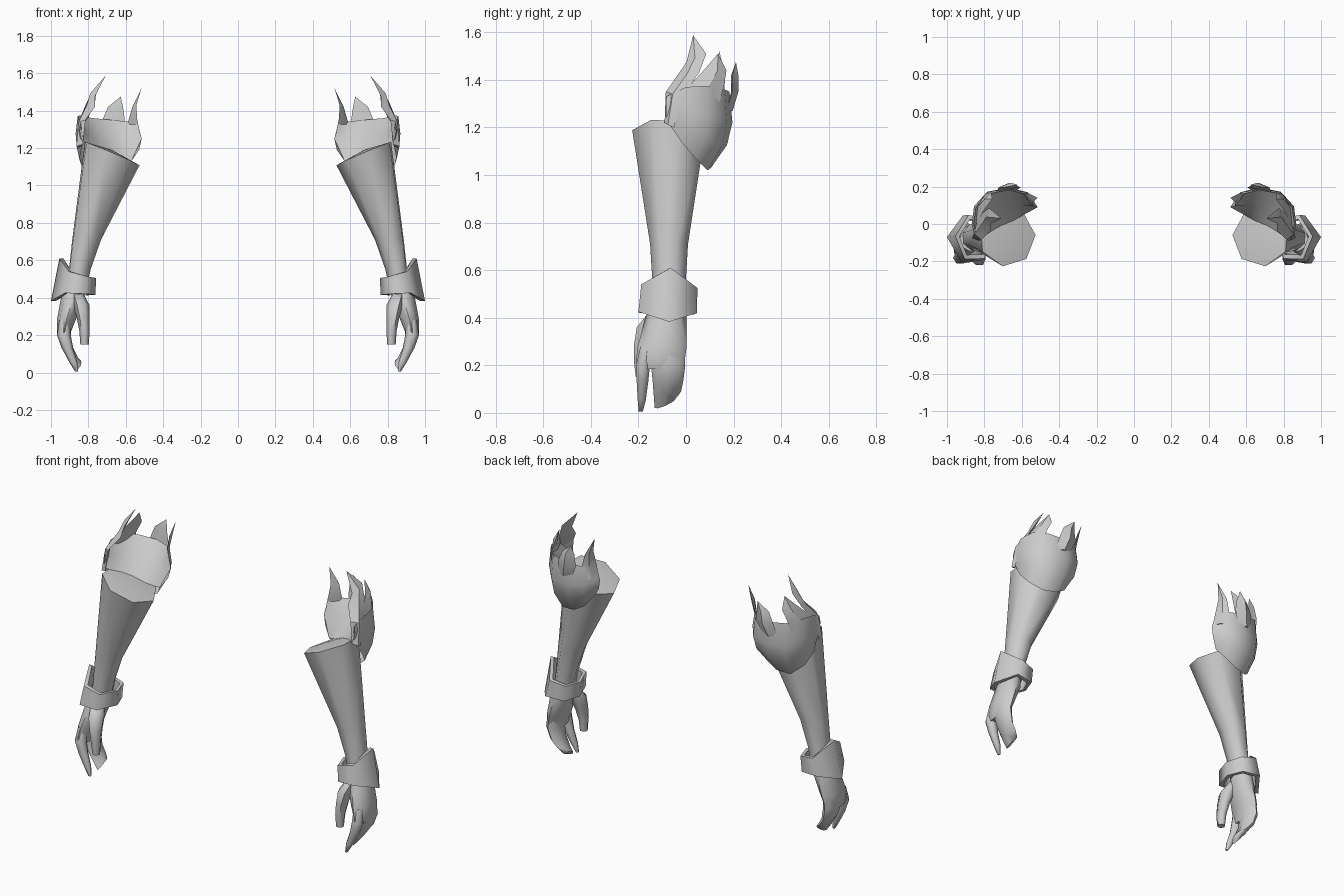
import bpy, bmesh, math
from mathutils import Vector

grey = bpy.data.materials.new("plain_grey")
grey.diffuse_color = (0.6, 0.6, 0.6, 1)


def finish(name, bm, angle):
    """Turn a bmesh into a shaded object mirrored to the other arm."""
    bmesh.ops.remove_doubles(bm, verts=bm.verts, dist=0.0005)
    bmesh.ops.recalc_face_normals(bm, faces=bm.faces)
    me = bpy.data.meshes.new(name)
    bm.to_mesh(me)
    bm.free()
    me.materials.append(grey)
    ob = bpy.data.objects.new(name, me)
    bpy.context.collection.objects.link(ob)
    bpy.ops.object.select_all(action='DESELECT')
    ob.select_set(True)
    bpy.context.view_layer.objects.active = ob
    bpy.ops.object.shade_smooth_by_angle(angle=math.radians(angle))
    m = ob.modifiers.new("other_arm", 'MIRROR')
    m.use_mirror_merge = False
    return ob


def skin(bm, rings, closed=True):
    """Bridge equal-length rows of points with quads."""
    rows = [[bm.verts.new(p) for p in r] for r in rings]
    n = len(rows[0])
    for a, b in zip(rows, rows[1:]):
        for i in range(n if closed else n - 1):
            j = (i + 1) % n
            bm.faces.new((a[i], a[j], b[j], b[i]))
    return rows


def oval(cx, cy, z, rx, ry, tilt_x=0.0, tilt_y=0.0, n=8, turn=0.0):
    """Ring around the z axis; the tilts raise z along +x and +y."""
    out = []
    for i in range(n):
        a = 2 * math.pi * i / n + turn
        dx, dy = rx * math.cos(a), ry * math.sin(a)
        out.append((cx + dx, cy + dy, z + tilt_x * dx + tilt_y * dy))
    return out


def limb(name, sections, n=8, angle=65, turn=0.0, dome=0.0):
    """Loft of oval sections; dome raises the middle of the last cap."""
    bm = bmesh.new()
    rows = skin(bm, [oval(*s, n=n, turn=turn) for s in sections])
    bm.faces.new(rows[0])
    cap = bm.faces.new(rows[-1])
    if dome:
        mid = bmesh.ops.poke(bm, faces=[cap])["verts"][0]
        mid.co.z += dome
    return finish(name, bm, angle)


# Forearm: seven-sided flared tube with a slanted, slightly domed top
limb("forearm", [(0.866, -0.07, 0.44, 0.055, 0.07),
                 (0.848, -0.07, 0.55, 0.060, 0.072),
                 (0.812, -0.07, 0.71, 0.080, 0.082),
                 (0.678, -0.07, 1.172, 0.152, 0.158, 0.42, -0.04)],
     n=7, turn=math.pi / 7 * 0.85, dome=0.02)

# Cuff: angular wrist band with a pointed outer side and real thickness
upper = [(0.955, -0.065, 0.61), (0.905, -0.188, 0.54), (0.80, -0.185, 0.512),
         (0.758, -0.07, 0.505), (0.79, 0.03, 0.507), (0.885, 0.048, 0.525)]
lower = [(1.0, -0.07, 0.383), (0.925, -0.20, 0.425), (0.81, -0.198, 0.42),
         (0.763, -0.07, 0.415), (0.80, 0.03, 0.413), (0.915, 0.046, 0.42)]


def inset(ring, k=0.8):
    c = sum((Vector(p) for p in ring), Vector()) / len(ring)
    return [(c.x + (p[0] - c.x) * k, c.y + (p[1] - c.y) * k, p[2]) for p in ring]


bm = bmesh.new()
skin(bm, [upper, lower, inset(lower), inset(upper), upper])
finish("cuff", bm, 72)

# Hand: palm, two finger groups and a thumb
limb("palm", [(0.875, -0.075, 0.46, 0.055, 0.072),
              (0.885, -0.085, 0.39, 0.063, 0.088),
              (0.918, -0.100, 0.28, 0.050, 0.103),
              (0.931, -0.108, 0.215, 0.037, 0.102),
              (0.928, -0.108, 0.185, 0.030, 0.090)])
limb("front_finger", [(0.926, -0.165, 0.28, 0.030, 0.030),
                      (0.931, -0.181, 0.20, 0.037, 0.034),
                      (0.912, -0.183, 0.13, 0.030, 0.028),
                      (0.880, -0.186, 0.055, 0.022, 0.020),
                      (0.863, -0.190, 0.005, 0.008, 0.010)], n=6)
limb("grouped_fingers", [(0.926, -0.075, 0.28, 0.034, 0.066),
                         (0.931, -0.075, 0.20, 0.037, 0.072),
                         (0.912, -0.076, 0.13, 0.031, 0.064),
                         (0.880, -0.078, 0.078, 0.026, 0.057, 0, 0.2),
                         (0.852, -0.086, 0.042, 0.015, 0.046, -0.8, 0.45)])
limb("thumb", [(0.860, -0.120, 0.42, 0.035, 0.045),
               (0.838, -0.160, 0.36, 0.044, 0.054),
               (0.828, -0.180, 0.29, 0.034, 0.044),
               (0.821, -0.190, 0.22, 0.027, 0.034),
               (0.820, -0.190, 0.15, 0.023, 0.024)], n=6)

# Elbow guard: half bowl behind the forearm, closed by a slanted front face
wide = [(0.845, -0.085), (0.868, 0.00), (0.855, 0.095), (0.785, 0.172),
        (0.670, 0.195), (0.570, 0.17), (0.515, 0.09)]
low = [(0.830, -0.085, 1.235), (0.848, -0.02, 1.14), (0.825, 0.04, 1.07), (0.765, 0.09, 1.02),
       (0.680, 0.105, 1.03), (0.612, 0.10, 1.07), (0.570, 0.06, 1.13)]
top_z = [1.33, 1.37, 1.375, 1.36, 1.35, 1.34, 1.33]


def guard_row(k, f):
    """Row at height share f, blended from the low row to the wide outline by k."""
    return [Vector((p[0] + (w[0] - p[0]) * k, p[1] + (w[1] - p[1]) * k, p[2] + (t - p[2]) * f))
            for w, p, t in zip(wide, low, top_z)]


rim = [Vector((0.69 + (p.x - 0.69) * 0.94, 0.02 + (p.y - 0.02) * 0.93, p.z))
       for p in guard_row(1, 1)]
rim[0], rim[-1] = Vector((0.84, -0.082, 1.33)), Vector((0.535, 0.095, 1.33))
front_line = [Vector(low[0]).lerp(Vector(low[-1]), i / 6) for i in range(7)]
front_mid = [a.lerp(b, 0.5) for a, b in zip(front_line, rim)]
front_mid[-1] = guard_row(1, 0.6)[-1]
bm = bmesh.new()
skin(bm, [front_line, front_mid, rim, guard_row(1, 0.6), guard_row(0.75, 0.3), guard_row(0, 0)],
     closed=False)
finish("elbow_guard", bm, 60)


# Flame-like spikes: ridged blades along the upper rim
def spike(name, left, right, out, tip):
    """left and right are the blade edges; out offsets the raised ridge."""
    out = Vector(out)
    rows = []
    for a, b in zip(left, right):
        a, b = Vector(a), Vector(b)
        rows.append([a, (a + b) / 2 + out, b, (a + b) / 2 - out * 0.2])
    bm = bmesh.new()
    rows = skin(bm, rows)
    t = bm.verts.new(tip)
    for i in range(4):
        bm.faces.new((rows[-1][i], rows[-1][(i + 1) % 4], t))
    bm.faces.new(rows[0])
    finish(name, bm, 25)


spike("outer_spike",
      [(0.83, -0.09, 1.22), (0.815, -0.085, 1.35), (0.765, -0.035, 1.42), (0.765, 0.002, 1.475)],
      [(0.858, -0.05, 1.20), (0.850, -0.015, 1.33), (0.815, 0.055, 1.43), (0.775, 0.085, 1.51)],
      (0.020, -0.006, 0), (0.708, 0.03, 1.587))
spike("side_spike",
      [(0.855, 0.010, 1.30), (0.840, 0.005, 1.365), (0.805, 0.070, 1.435)],
      [(0.805, 0.140, 1.30), (0.795, 0.160, 1.375), (0.765, 0.170, 1.440)],
      (0.016, 0.012, 0), (0.757, 0.135, 1.51))
spike("back_spike",
      [(0.735, 0.168, 1.27), (0.725, 0.195, 1.35), (0.695, 0.195, 1.42)],
      [(0.640, 0.175, 1.27), (0.605, 0.195, 1.35), (0.615, 0.195, 1.42)],
      (0.002, 0.025, 0), (0.627, 0.21, 1.475))
spike("inner_spike",
      [(0.575, 0.160, 1.26), (0.588, 0.160, 1.34), (0.565, 0.165, 1.42)],
      [(0.520, 0.090, 1.26), (0.540, 0.095, 1.36), (0.543, 0.115, 1.43)],
      (-0.008, 0.010, 0), (0.516, 0.14, 1.52))
